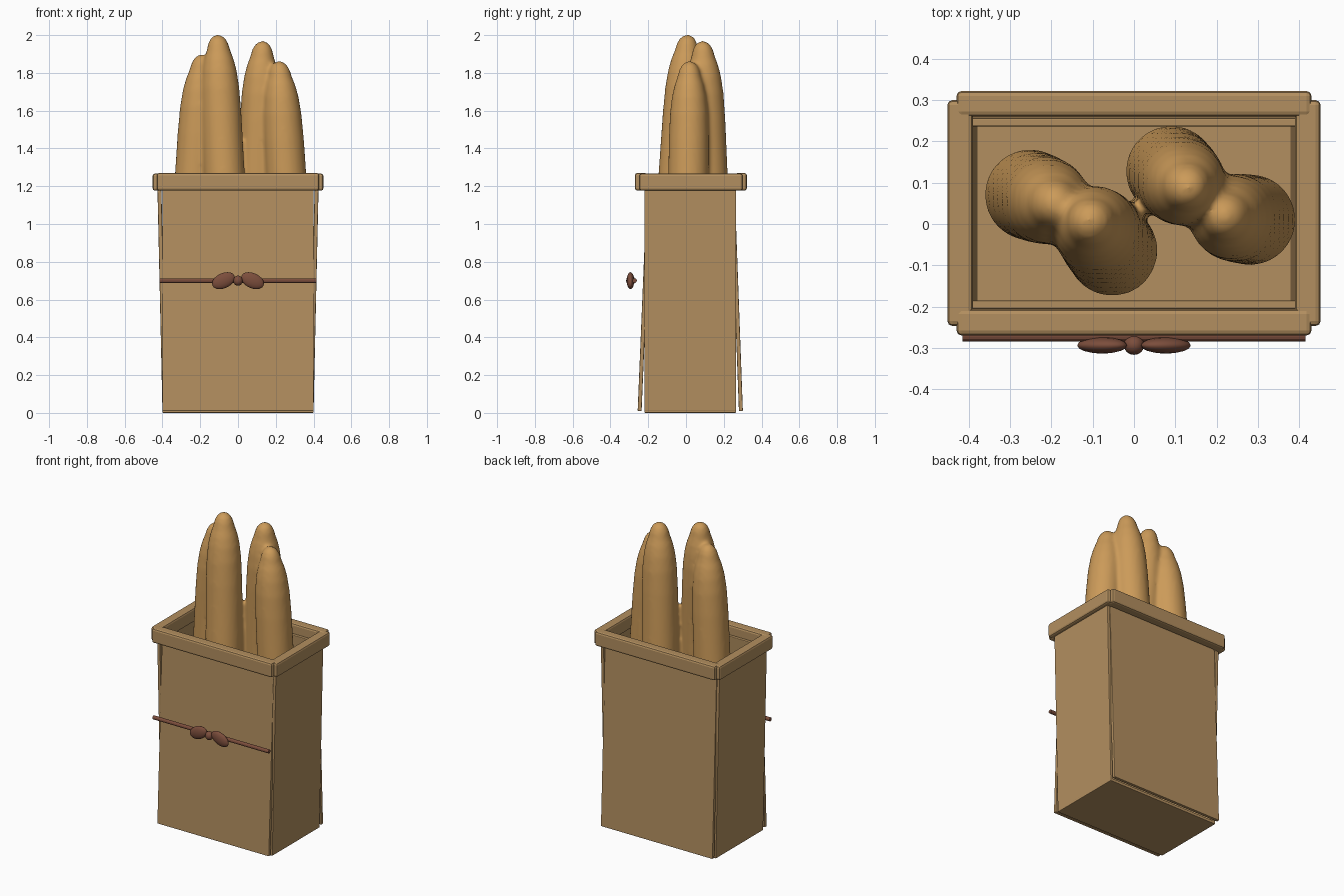
import bpy, bmesh, math
from mathutils import Vector

if "Cube" in bpy.data.objects:
    bpy.data.objects.remove(bpy.data.objects["Cube"])


def material(name, rgb):
    m = bpy.data.materials.new(name)
    m.diffuse_color = (*rgb, 1)
    m.use_nodes = True
    m.node_tree.nodes["Principled BSDF"].inputs["Base Color"].default_value = m.diffuse_color
    return m


PAPER = material("kraft paper", (0.45, 0.275, 0.115))
CRUST = material("bread crust", (0.60, 0.325, 0.10))
TWINE = material("brown twine", (0.20, 0.075, 0.045))


def finish(bm, name, mat, smooth=False):
    bmesh.ops.recalc_face_normals(bm, faces=bm.faces)
    me = bpy.data.meshes.new(name)
    bm.to_mesh(me)
    bm.free()
    me.materials.append(mat)
    for p in me.polygons:
        p.use_smooth = smooth
    ob = bpy.data.objects.new(name, me)
    bpy.context.collection.objects.link(ob)
    return ob


def box(name, lo, hi, bevel, mat=PAPER, shear=(0, 0), segments=2):
    """Box from lo to hi; the top is shifted sideways by shear."""
    bm = bmesh.new()
    bmesh.ops.create_cube(bm, size=1)
    for v in bm.verts:
        top = v.co.z > 0
        v.co = Vector([lo[i] + (v.co[i] + 0.5) * (hi[i] - lo[i]) for i in range(3)])
        if top:
            v.co.x += shear[0]
            v.co.y += shear[1]
    bmesh.ops.bevel(bm, geom=bm.edges[:], offset=bevel, segments=segments,
                    profile=0.5, affect='EDGES')
    return finish(bm, name, mat)


# bag: floor and four slightly tilted panels
box("bag_floor", (-0.4, -0.22, 0), (0.4, 0.265, 0.02), 0.004)
box("bag_front", (-0.4, -0.256, 0.01), (0.4, -0.235, 1.21), 0.004, shear=(0, 0.05))
box("bag_back", (-0.4, 0.28, 0.01), (0.4, 0.301, 1.21), 0.004, shear=(0, -0.044))
for side, s in (("left", -1), ("right", 1)):
    x = sorted((s * 0.379, s * 0.4))
    box("bag_" + side, (x[0], -0.22, 0.01), (x[1], 0.265, 1.21), 0.004,
        shear=(s * 0.027, 0))
    # folded rim, short bars
    x = sorted((s * 0.39, s * 0.452))
    box("rim_" + side, (x[0], -0.247, 1.177), (x[1], 0.3, 1.267), 0.012)
# folded rim, long bars
box("rim_front", (-0.43, -0.27, 1.177), (0.43, -0.206, 1.27), 0.012)
box("rim_back", (-0.43, 0.26, 1.177), (0.43, 0.322, 1.27), 0.012)

# loaves: leaning lathed shapes with a narrow tip, fused where they touch
PROFILE = [(0.0, 0.0), (0.007, 0.022), (0.022, 0.040), (0.05, 0.054), (0.09, 0.064),
           (0.13, 0.078), (0.19, 0.091), (0.28, 0.101), (0.42, 0.106), (0.75, 0.109)]
LOAVES = [((-0.107, 0.008, 2.004), (-0.05, -0.068)),
          ((-0.19, 0.048, 1.90), (-0.255, 0.072)),
          ((0.13, 0.088, 1.971), (0.088, 0.13)),
          ((0.218, 0.018, 1.864), (0.285, 0.01))]
BASE, SIDES = 0.75, 32
bm = bmesh.new()
for tip, foot in LOAVES:
    length = tip[2] - BASE
    prof = PROFILE[1:] + [(length - 0.05, 0.11), (length - 0.015, 0.085)]
    rings = []
    for d, r in prof:
        t = d / length
        cx = tip[0] + (foot[0] - tip[0]) * t
        cy = tip[1] + (foot[1] - tip[1]) * t
        rings.append([bm.verts.new((cx + r * math.cos(a), cy + r * math.sin(a), tip[2] - d))
                      for a in (2 * math.pi * k / SIDES for k in range(SIDES))])
    for a, b in zip(rings, rings[1:]):
        for k in range(SIDES):
            j = (k + 1) % SIDES
            bm.faces.new((a[k], a[j], b[j], b[k]))
    top = bm.verts.new(tip)
    end = bm.verts.new((*foot, BASE))
    for k in range(SIDES):
        j = (k + 1) % SIDES
        bm.faces.new((top, rings[0][j], rings[0][k]))
        bm.faces.new((end, rings[-1][k], rings[-1][j]))
bread = finish(bm, "bread_loaves", CRUST, True)
mod = bread.modifiers.new("fuse", 'REMESH')
mod.mode = 'VOXEL'
mod.voxel_size = 0.011
mod.use_smooth_shade = True
mod = bread.modifiers.new("soften", 'SMOOTH')
mod.factor = 0.5
mod.iterations = 8

# twine across the front
bm = bmesh.new()
bmesh.ops.create_cone(bm, cap_ends=True, segments=12, radius1=0.012, radius2=0.012, depth=0.83)
ob = finish(bm, "twine", TWINE)
ob.rotation_euler = (0, math.pi / 2, 0)
ob.location = (0, -0.272, 0.7)


# bow: knot and two tilted loops
def blob(name, loc, scale, tilt=0):
    bm = bmesh.new()
    bmesh.ops.create_uvsphere(bm, u_segments=16, v_segments=10, radius=1)
    ob = finish(bm, name, TWINE, True)
    ob.location, ob.scale, ob.rotation_euler = loc, scale, (0, tilt, 0)


blob("bow_knot", (0, -0.293, 0.7), (0.025, 0.024, 0.027))
for side, s in (("left", -1), ("right", 1)):
    blob("bow_loop_" + side, (s * 0.077, -0.294, 0.7), (0.064, 0.02, 0.04), s * math.radians(24))
